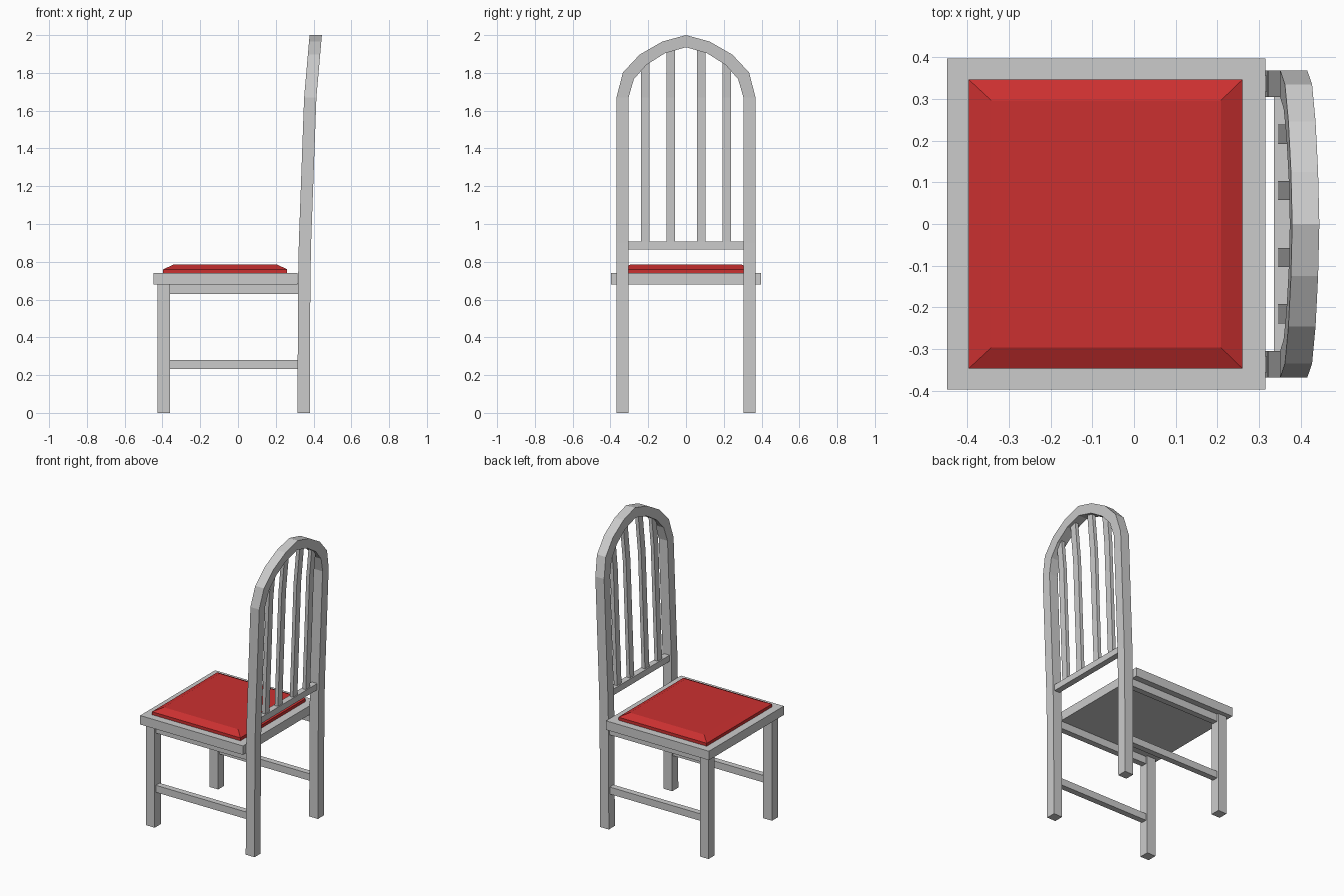
import bpy, bmesh

if "Cube" in bpy.data.objects:
    bpy.data.objects.remove(bpy.data.objects["Cube"])

# Front edge (z, x) and depth of the leaning back frame
LEAN = [(0, 0.315), (0.7, 0.318), (0.9, 0.322), (1.67, 0.35), (2.0, 0.379)]
DEPTH = 0.065


def lean_x(z):
    for (z0, x0), (z1, x1) in zip(LEAN, LEAN[1:]):
        if z <= z1:
            return x0 + (x1 - x0) * (z - z0) / (z1 - z0)
    return LEAN[-1][1]


def loft(name, rings, material=None):
    """Capped solid through a series of equal-length rings."""
    bm = bmesh.new()
    loops = [[bm.verts.new(p) for p in ring] for ring in rings]
    for a, b in zip(loops, loops[1:]):
        for i in range(len(a)):
            j = (i + 1) % len(a)
            bm.faces.new((a[i], a[j], b[j], b[i]))
    bm.faces.new(loops[0][::-1])
    bm.faces.new(loops[-1])
    bmesh.ops.recalc_face_normals(bm, faces=bm.faces)
    mesh = bpy.data.meshes.new(name)
    bm.to_mesh(mesh)
    bm.free()
    obj = bpy.data.objects.new(name, mesh)
    bpy.context.collection.objects.link(obj)
    if material:
        mesh.materials.append(material)
    return obj


def rect(x0, x1, y0, y1, z):
    return [(x0, y0, z), (x1, y0, z), (x1, y1, z), (x0, y1, z)]


def box(name, x0, x1, y0, y1, z0, z1):
    return loft(name, [rect(x0, x1, y0, y1, z) for z in (z0, z1)])


# Seat board
box("seat", -0.448, 0.315, -0.397, 0.397, 0.68, 0.74)

# Red cushion with a sloping rim
red = bpy.data.materials.new("red_fabric")
red.diffuse_color = (0.6, 0.03, 0.03, 1)
red.use_nodes = True
red.node_tree.nodes["Principled BSDF"].inputs["Base Color"].default_value = red.diffuse_color
loft("cushion", [rect(-0.396, 0.26, -0.346, 0.346, 0.74),
                 rect(-0.396, 0.26, -0.346, 0.346, 0.76),
                 rect(-0.342, 0.208, -0.296, 0.296, 0.785)], red)

# Back legs and arch in one bent frame: (outer y, outer z, inner y, inner z)
half = [(0.368, 0, 0.304, 0), (0.368, 0.7, 0.304, 0.7), (0.368, 0.9, 0.304, 0.9),
        (0.368, 1.67, 0.304, 1.67), (0.334, 1.802, 0.276, 1.767),
        (0.245, 1.897, 0.21, 1.842), (0.125, 1.966, 0.112, 1.904)]
path = half + [(0, 2.0, 0, 1.936)] + [(-a, b, -c, d) for a, b, c, d in reversed(half)]
rings = []
for yo, zo, yi, zi in path:
    xo, xi = lean_x(zo), lean_x(zi)
    rings.append([(xo, yo, zo), (xo + DEPTH, yo, zo),
                  (xi + DEPTH, yi, zi), (xi, yi, zi)])
loft("back_frame", rings)

# Lower rail of the backrest
box("back_rail", 0.335, 0.375, -0.31, 0.31, 0.865, 0.907)

for side, s in (("left", 1), ("right", -1)):
    # Front leg, seat rail and stretcher on each side
    y0, y1 = sorted((s * 0.304, s * 0.368))
    box("front_leg_" + side, -0.425, -0.36, y0, y1, 0, 0.685)
    y0, y1 = sorted((s * 0.316, s * 0.356))
    box("seat_rail_" + side, -0.37, 0.325, y0, y1, 0.63, 0.685)
    box("stretcher_" + side, -0.37, 0.325, y0, y1, 0.233, 0.28)
    # Upright slats following the lean
    for label, y, top in (("inner", 0.08, 1.93), ("outer", 0.215, 1.86)):
        loft(f"slat_{label}_{side}",
             [rect(lean_x(z) + 0.022, lean_x(z) + 0.046,
                   s * y - 0.023, s * y + 0.023, z) for z in (0.89, 1.67, top)])
